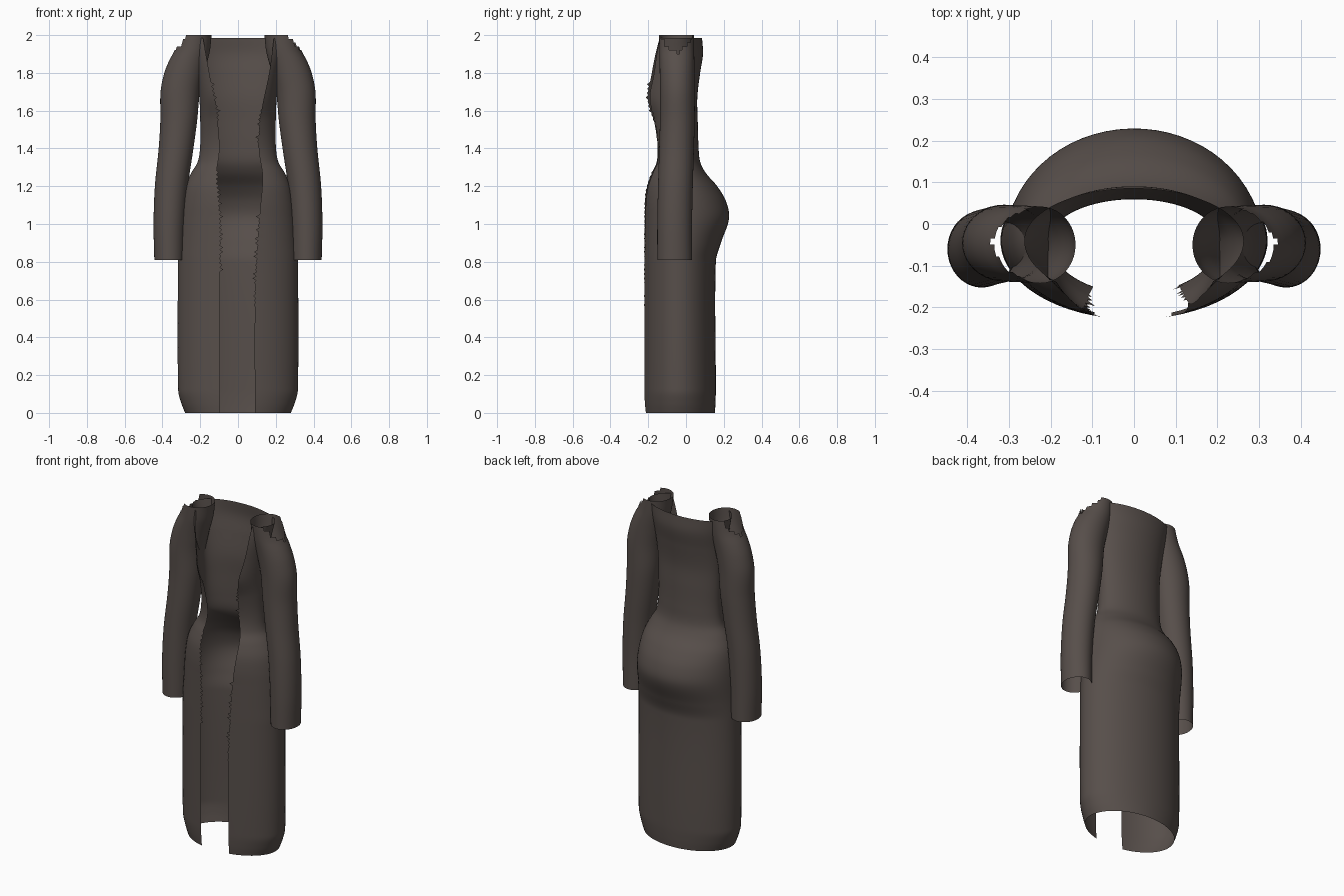
import bpy, bmesh, math, random

random.seed(4)
cube = bpy.data.objects.get("Cube")
if cube:
    bpy.data.objects.remove(cube, do_unlink=True)

cloth = bpy.data.materials.new("dark brown cloth")
cloth.use_nodes = True
colour = (0.095, 0.077, 0.069, 1)
cloth.diffuse_color = colour
cloth.node_tree.nodes["Principled BSDF"].inputs["Base Color"].default_value = colour


def sample(keys, z):
    """Smoothly interpolate the rows (z, a, b, ...) of a profile."""
    z = min(max(z, keys[0][0]), keys[-1][0])
    i = next(k for k in range(len(keys) - 1) if z <= keys[k + 1][0])

    def slope(k, c):
        lo, hi = keys[max(k - 1, 0)], keys[min(k + 1, len(keys) - 1)]
        return (hi[c] - lo[c]) / (hi[0] - lo[0])

    p, q = keys[i], keys[i + 1]
    h = q[0] - p[0]
    t = (z - p[0]) / h
    s = t * t * (3 - 2 * t)
    return [p[c] + (q[c] - p[c]) * s
            + h * t * (1 - t) * ((1 - t) * slope(i, c) - t * slope(i + 1, c))
            for c in range(1, len(p))]


def sheet(name, rings, closed, keep=lambda c: True):
    """Skin a stack of rings with quads."""
    bm = bmesh.new()
    rows = [[bm.verts.new(p) for p in ring] for ring in rings]
    for low, high in zip(rows, rows[1:]):
        n = len(low)
        for j in range(n if closed else n - 1):
            k = (j + 1) % n
            quad = (low[j], low[k], high[k], high[j])
            if keep(sum((v.co for v in quad), quad[0].co * 0) / 4):
                bm.faces.new(quad)
    bmesh.ops.delete(bm, geom=[v for v in bm.verts if not v.link_faces], context='VERTS')
    mesh = bpy.data.meshes.new(name)
    bm.to_mesh(mesh)
    bm.free()
    mesh.materials.append(cloth)
    for f in mesh.polygons:
        f.use_smooth = True
    obj = bpy.data.objects.new(name, mesh)
    bpy.context.collection.objects.link(obj)
    return obj


# Coat body: height, half width, front y, back y
body = [(0, .28, -.222, .153), (.05, .30, -.226, .156), (.12, .317, -.228, .158),
        (.8, .318, -.228, .158), (.9, .313, -.228, .185), (1.03, .305, -.228, .228),
        (1.12, .296, -.228, .212), (1.2, .28, -.22, .165), (1.27, .248, -.198, .105),
        (1.33, .213, -.172, .075), (1.42, .2, -.167, .066), (1.55, .2, -.195, .062),
        (1.67, .205, -.245, .06), (1.8, .22, -.235, .075), (1.9, .24, -.212, .09),
        (1.985, .263, -.18, .085)]
# Front opening: height, x of the right edge, x of the left edge
opening = [(0, .095, .09), (.55, .095, .09), (1.05, .1, .115), (1.25, .115, .13),
           (1.4, .098, .11), (1.6, .115, .125), (1.8, .152, .165), (1.985, .185, .19)]
frayed = {0: [(.75, 1.28), (1.53, 1.75)], 1: [(.55, 1.05), (1.4, 1.6)]}
CY, ROWS, COLS = -.04, 170, 56


def edge_angle(x, half):
    return math.pi - math.asin(min(x / half, .95))


rings = []
for r in range(ROWS + 1):
    z = 1.985 * r / ROWS
    half, front, back = sample(body, z)
    edges = sample(opening, z)
    ends = [edge_angle(x, half) for x in edges]
    angles = [-ends[0] + (ends[0] + ends[1]) * j / COLS for j in range(COLS + 1)]
    # Torn threads along the opening
    for side, sign in ((0, -1), (1, 1)):
        if r % 2 and any(a < z < b for a, b in frayed[side]):
            x = edges[side] - random.uniform(.01, .03) + .008
            angles[-side] = sign * edge_angle(x, half)
    rings.append([(half * math.sin(a),
                   CY + math.cos(a) * ((back - CY) if math.cos(a) > 0 else (CY - front)), z)
                  for a in angles])
sheet("coat_body", rings, False)

# Sleeves: height, inner x, outer x, middle y
sleeve = [(.81, .285, .443, -.06), (1.0, .28, .447, -.06), (1.2, .265, .44, -.056),
          (1.4, .236, .42, -.05), (1.55, .216, .411, -.046), (1.7, .202, .41, -.046),
          (1.8, .18, .39, -.047), (1.87, .16, .362, -.048), (1.92, .148, .335, -.049),
          (2.0, .14, .31, -.05)]
for name, side in (("left_sleeve", 1), ("right_sleeve", -1)):
    rings = []
    for r in range(61):
        z = .81 + 1.19 * r / 60
        inner, outer, y = sample(sleeve, z)
        ring = []
        for j in range(40):
            a = side * math.tau * j / 40
            ring.append((side * ((inner + outer) / 2 + (outer - inner) / 2 * math.cos(a)),
                         y + .092 * math.sin(a), z))
        rings.append(ring)
    # The shoulder end is torn away in a slope towards the outside
    sheet(name, rings, True,
          lambda c: c.z < 2.0 - max(0, abs(c.x) - .26) * 1.1 + random.uniform(-.006, .006))
